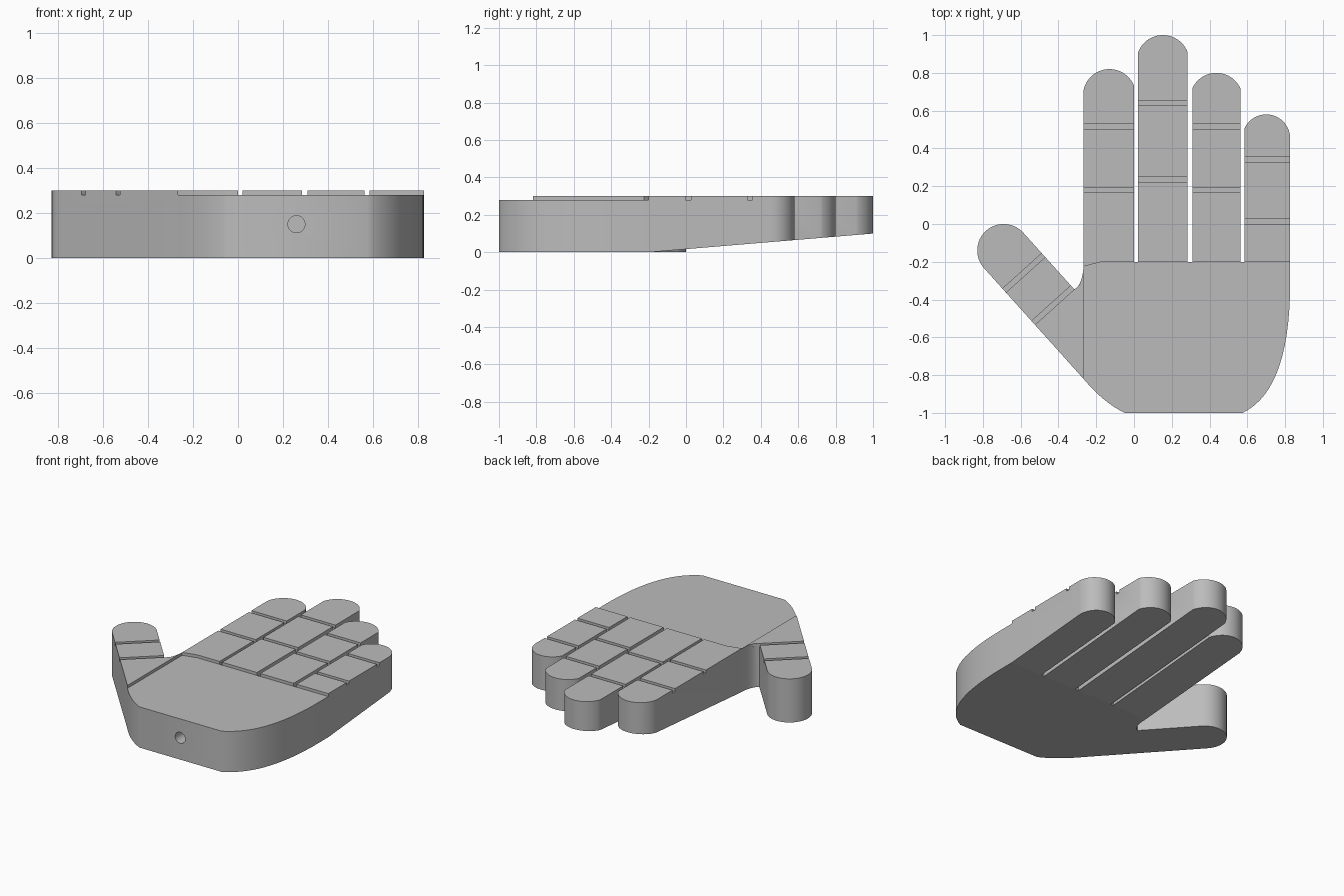
import bpy
import bmesh
from math import acos, atan2, cos, sin, pi, radians
from mathutils import Matrix, Vector
from mathutils.geometry import interpolate_bezier

PALM_TOP, PAD_TOP, KNUCKLE_Y, EDGE_X = 0.28, 0.30, -0.2, -0.268

if "Cube" in bpy.data.objects:
    bpy.data.objects.remove(bpy.data.objects["Cube"], do_unlink=True)

grey = bpy.data.materials.new("matte grey")
grey.use_nodes = True
grey.diffuse_color = (0.5, 0.5, 0.5, 1)
grey.node_tree.nodes["Principled BSDF"].inputs["Base Color"].default_value = (0.5, 0.5, 0.5, 1)


def arc(cx, cy, r, start, end, steps=24):
    angles = [start + (end - start) * i / steps for i in range(steps + 1)]
    return [(cx + r * cos(a), cy + r * sin(a)) for a in angles]


def bezier(*points, steps=16):
    return [tuple(p) for p in interpolate_bezier(*[Vector(p) for p in points], steps)]


def to_object(bm, name):
    bmesh.ops.recalc_face_normals(bm, faces=bm.faces)
    mesh = bpy.data.meshes.new(name)
    bm.to_mesh(mesh)
    bm.free()
    mesh.materials.append(grey)
    obj = bpy.data.objects.new(name, mesh)
    bpy.context.collection.objects.link(obj)
    return obj


def prism(name, outline, top, underside=lambda y: 0):
    """Upright slab from an outline, with an underside that may slope."""
    bm = bmesh.new()
    low = [bm.verts.new((x, y, underside(y))) for x, y in outline]
    high = [bm.verts.new((x, y, top)) for x, y in outline]
    bm.faces.new(low)
    bm.faces.new(high)
    for i in range(len(outline)):
        j = (i + 1) % len(outline)
        bm.faces.new((low[i], low[j], high[j], high[i]))
    return to_object(bm, name)


def carve(obj, cutter_bm):
    """Cut a shape out of a part, then smooth its curved walls."""
    cutter = to_object(cutter_bm, "cutter")
    cutter.hide_render = True
    mod = obj.modifiers.new("carve", "BOOLEAN")
    mod.operation, mod.solver, mod.object = "DIFFERENCE", "EXACT", cutter
    bpy.ops.object.select_all(action="DESELECT")
    obj.select_set(True)
    bpy.context.view_layer.objects.active = obj
    bpy.ops.object.modifier_apply(modifier=mod.name)
    bpy.data.objects.remove(cutter, do_unlink=True)
    bpy.ops.object.shade_smooth_by_angle(angle=radians(30))


def creases(places, angle=0):
    """Boxes that cut shallow joint creases across a digit."""
    bm = bmesh.new()
    for x, y in places:
        matrix = (Matrix.Translation((x, y, PALM_TOP + 0.05)) @ Matrix.Rotation(angle, 4, "Z")
                  @ Matrix.Diagonal((0.36, 0.027, 0.1, 1)))
        bmesh.ops.create_cube(bm, size=1, matrix=matrix)
    return bm


# Palm with a round socket in the wrist end
palm_outline = (
    [(EDGE_X, -0.225), (-0.17, KNUCKLE_Y), (0.827, KNUCKLE_Y)]
    + bezier((0.827, -0.3), (0.827, -0.7), (0.74, -0.92), (0.575, -1))
    + bezier((-0.05, -1), (-0.13, -0.96), (-0.2, -0.9), (EDGE_X, -0.819)))
palm = prism("palm", palm_outline, PALM_TOP)
socket = bmesh.new()
bmesh.ops.create_cone(socket, cap_ends=True, segments=32, radius1=0.038, radius2=0.038, depth=0.5,
                      matrix=Matrix.Translation((0.26, -1, 0.15)) @ Matrix.Rotation(pi / 2, 4, "X"))
carve(palm, socket)

# Fingers: left edge, right edge, tip centre x, tip centre y, tip radius, crease heights
fingers = {
    "index_finger": (EDGE_X, 0.0, -0.13, 0.68, 0.14, (0.18, 0.515)),
    "middle_finger": (0.02, 0.284, 0.153, 0.86, 0.14, (0.235, 0.64)),
    "ring_finger": (0.31, 0.563, 0.436, 0.66, 0.14, (0.18, 0.515)),
    "little_finger": (0.586, 0.827, 0.70, 0.453, 0.127, (0.012, 0.343)),
}
for name, (x0, x1, cx, cy, r, joints) in fingers.items():
    right = acos(min(1, (x1 - cx) / r))
    left = pi - acos(min(1, (cx - x0) / r))
    outline = arc(cx, cy, r, right, left)
    if name == "index_finger":
        outline += [(x0, -0.225), (-0.17, KNUCKLE_Y)]
    else:
        outline.append((x0, KNUCKLE_Y))
    outline.append((x1, KNUCKLE_Y))
    finger = prism(name, outline, PAD_TOP, lambda y: max(0, (y - KNUCKLE_Y) / 12))
    carve(finger, creases([((x0 + x1) / 2, y) for y in joints]))

# Thumb with the web that runs into the index finger
tip = Vector((-0.69, -0.14))
back = Vector((0.669, -0.743))
side = atan2(0.669, 0.743)
thumb_outline = (
    [(EDGE_X, -0.819)]
    + arc(tip.x, tip.y, 0.14, side + pi, side)
    + bezier((-0.317, -0.345), (-0.285, -0.335), (EDGE_X, -0.27), (EDGE_X, -0.225)))
thumb = prism("thumb", thumb_outline, PAD_TOP)
carve(thumb, creases([tip + back * d for d in (0.16, 0.39)], side))
